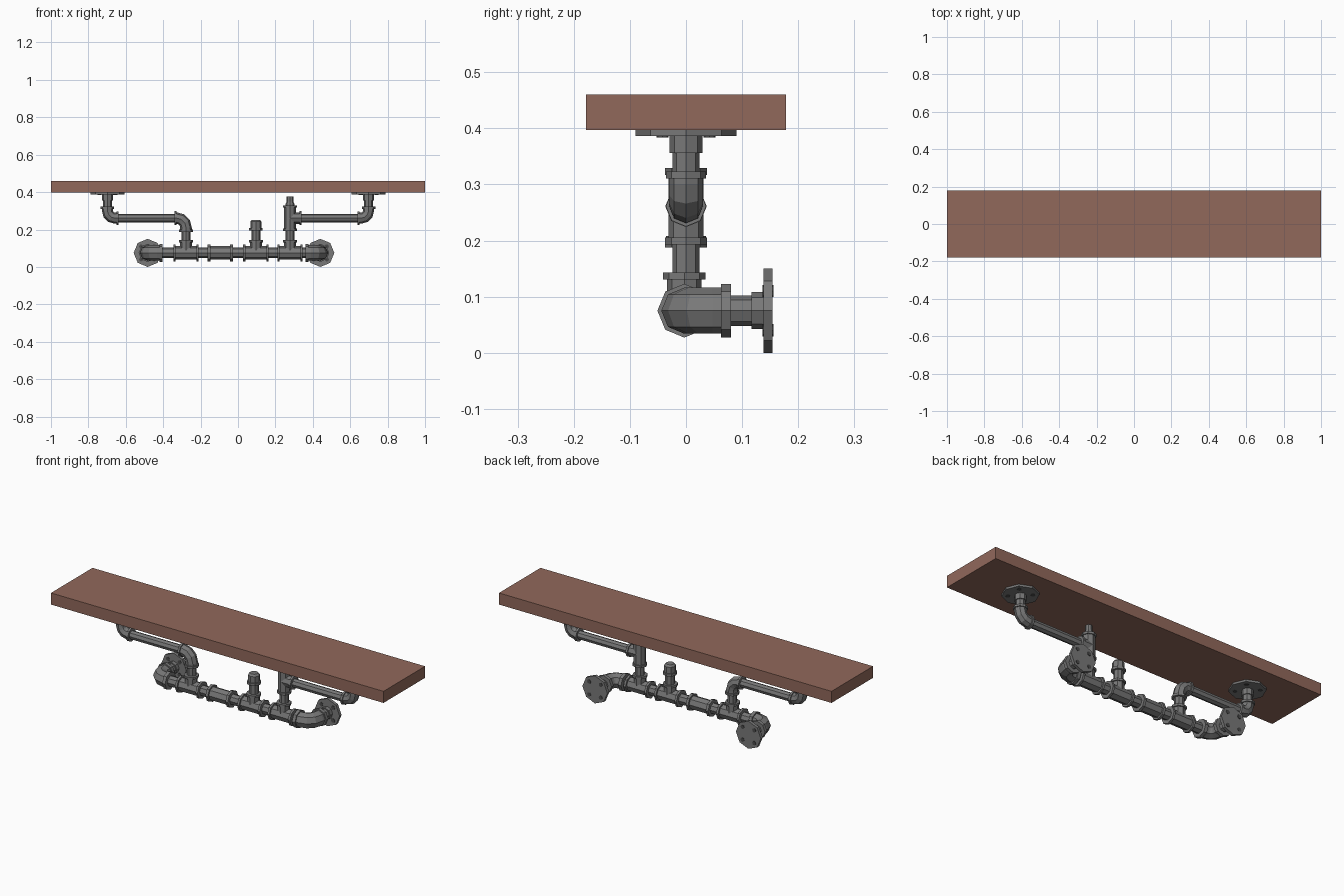
import bpy, bmesh, math
from mathutils import Vector as V

if "Cube" in bpy.data.objects:
    bpy.data.objects.remove(bpy.data.objects["Cube"])

def material(name, rgb):
    m = bpy.data.materials.new(name)
    m.diffuse_color = (*rgb, 1)
    m.use_nodes = True
    m.node_tree.nodes["Principled BSDF"].inputs["Base Color"].default_value = m.diffuse_color
    return m

WOOD = material("brown wood", (0.285, 0.14, 0.105))
IRON = material("grey iron", (0.19, 0.19, 0.19))
DARK = material("dark bolt", (0.07, 0.07, 0.07))
X, Y, Z = V((1, 0, 0)), V((0, 1, 0)), V((0, 0, 1))
SIDES = 8

def sweep(name, rings, normal, mat=IRON):
    """Octagonal skin over rings of (centre, tangent, radius)."""
    bm = bmesh.new()
    loops = []
    for c, t, r in rings:
        side = t.cross(normal)
        loops.append([bm.verts.new(c + r * (normal * math.cos(a) + side * math.sin(a)))
                      for a in [2 * math.pi * i / SIDES for i in range(SIDES)]])
    for a, b in zip(loops, loops[1:]):
        for i in range(SIDES):
            j = (i + 1) % SIDES
            bm.faces.new((a[i], a[j], b[j], b[i]))
    bm.faces.new(loops[0])
    bm.faces.new(loops[-1])
    bmesh.ops.recalc_face_normals(bm, faces=bm.faces)
    me = bpy.data.meshes.new(name)
    bm.to_mesh(me)
    bm.free()
    me.materials.append(mat)
    ob = bpy.data.objects.new(name, me)
    bpy.context.collection.objects.link(ob)
    return ob

def lathe(name, origin, axis, profile, mat=IRON):
    """Straight part: profile of (distance along axis, radius)."""
    normal = Z if abs(axis.z) < 0.5 else X
    return sweep(name, [(origin + axis * t, axis, r) for t, r in profile], normal, mat)

def pipe(name, a, b, r):
    a, b = V(a), V(b)
    lathe(name, a, (b - a).normalized(), [(0, r), ((b - a).length, r)])

def collar_end(L, r, rc, w):
    return [(L - w, r), (L - w, rc), (L, rc), (L, r * 0.8)]

def elbow(name, corner, a, b, la, lb, r, rc, w, bend=0.05, steps=3):
    """Bend at corner with open ends towards a and b, each with a collar."""
    corner = V(corner)
    n = a.cross(b)
    rings = [(corner + a * t, -a, q) for t, q in reversed(collar_end(la, r, rc, w))]
    pivot = corner + (a + b) * bend
    for i in range(steps + 1):
        th = math.pi / 2 * i / steps
        rings.append((pivot - bend * (b * math.cos(th) + a * math.sin(th)),
                      b * math.sin(th) - a * math.cos(th), r))
    rings += [(corner + b * t, b, q) for t, q in collar_end(lb, r, rc, w)]
    sweep(name, rings, n)

def sleeve(name, c, axis, h, r, rc, w):
    """Straight coupling with a collar at both ends."""
    lathe(name, V(c), axis, [(-h, r * 0.8), (-h, rc), (w - h, rc), (w - h, r)] + collar_end(h, r, rc, w))

def tee(name, c, axis, branch, h, lb, r, rc, w, rb, rbc):
    sleeve(name + "_body", c, axis, h, r, rc, w)
    lathe(name + "_branch", V(c), branch, [(0, rb)] + collar_end(lb, rb, rbc, w))

def flange(name, face, axis, r, thick, hub_len, hub_r):
    """Round plate whose outer face is at 'face', axis pointing outward."""
    face = V(face)
    lathe(name, face, axis, [(-thick - hub_len, hub_r), (-thick, hub_r), (-thick, r), (0, r)])
    u = X
    v = axis.cross(u)
    for i in range(4):
        a = math.pi / 4 + i * math.pi / 2
        p = face + (u * math.cos(a) + v * math.sin(a)) * r * 0.66
        lathe(f"{name}_bolt_{i}", p, axis, [(-thick - 0.002, 0.011), (0.002, 0.011)], DARK)

# wooden shelf board
bpy.ops.mesh.primitive_cube_add(size=1, location=(0, 0, 0.4285))
board = bpy.context.object
board.name = "shelf_board"
board.scale = (2, 0.357, 0.063)
board.data.materials.append(WOOD)

# main horizontal pipe run
YM, ZM, ZU = -0.003, 0.075, 0.261
pipe("main_pipe", (-0.42, YM, ZM), (0.38, YM, ZM), 0.028)
sleeve("main_coupling", (-0.095, YM, ZM), X, 0.067, 0.036, 0.046, 0.014)
for name, x in (("left_tee", -0.278), ("middle_tee", 0.096), ("right_tee", 0.278)):
    tee(name, (x, YM, ZM), X, Z, 0.068, 0.068, 0.036, 0.046, 0.012, 0.031, 0.038)

# wall elbows, stubs and flanges
for name, x, d in (("left", -0.483, X), ("right", 0.44, -X)):
    elbow(name + "_wall_elbow", (x, YM, ZM), d, Y, 0.08, 0.083, 0.041, 0.048, 0.018)
    pipe(name + "_wall_stub", (x, 0.07, ZM), (x, 0.14, ZM), 0.027)
    flange(name + "_wall_flange", (x, 0.154, ZM), Y, 0.075, 0.016, 0.021, 0.033)

# outer elbows and flanges under the board
for name, x, d in (("left", -0.698, X), ("right", 0.698, -X)):
    elbow(name + "_outer_elbow", (x, 0, ZU), d, Z, 0.06, 0.062, 0.03, 0.036, 0.012, 0.04)
    pipe(name + "_riser", (x, 0, 0.31), (x, 0, 0.39), 0.024)
    flange(name + "_shelf_flange", (x, 0, 0.397), Z, 0.09, 0.011, 0.03, 0.029)

# left branch: riser, elbow, arm
pipe("left_inner_riser", (-0.278, 0, 0.12), (-0.278, 0, 0.21), 0.024)
elbow("left_inner_elbow", (-0.278, 0, ZU), -X, -Z, 0.062, 0.073, 0.031, 0.037, 0.012)
pipe("left_arm", (-0.66, 0, ZU), (-0.32, 0, ZU), 0.023)

# right branch: riser, upright tee, plug, arm
pipe("right_inner_riser", (0.278, 0, 0.12), (0.278, 0, 0.21), 0.024)
tee("upright_tee", (0.278, 0, ZU), Z, X, 0.068, 0.062, 0.031, 0.037, 0.012, 0.031, 0.037)
lathe("tapered_plug", V((0.278, 0, 0.315)), Z, [(0, 0.024), (0.02, 0.024), (0.034, 0.018), (0.061, 0.018)])
pipe("right_arm", (0.32, 0, ZU), (0.66, 0, ZU), 0.023)

# capped middle stub
pipe("middle_stub", (0.096, 0, 0.12), (0.096, 0, 0.21), 0.024)
lathe("middle_cap", V((0.096, 0, 0.195)), Z,
      [(0, 0.024), (0, 0.036), (0.013, 0.036), (0.013, 0.03), (0.047, 0.03), (0.057, 0.021)])
